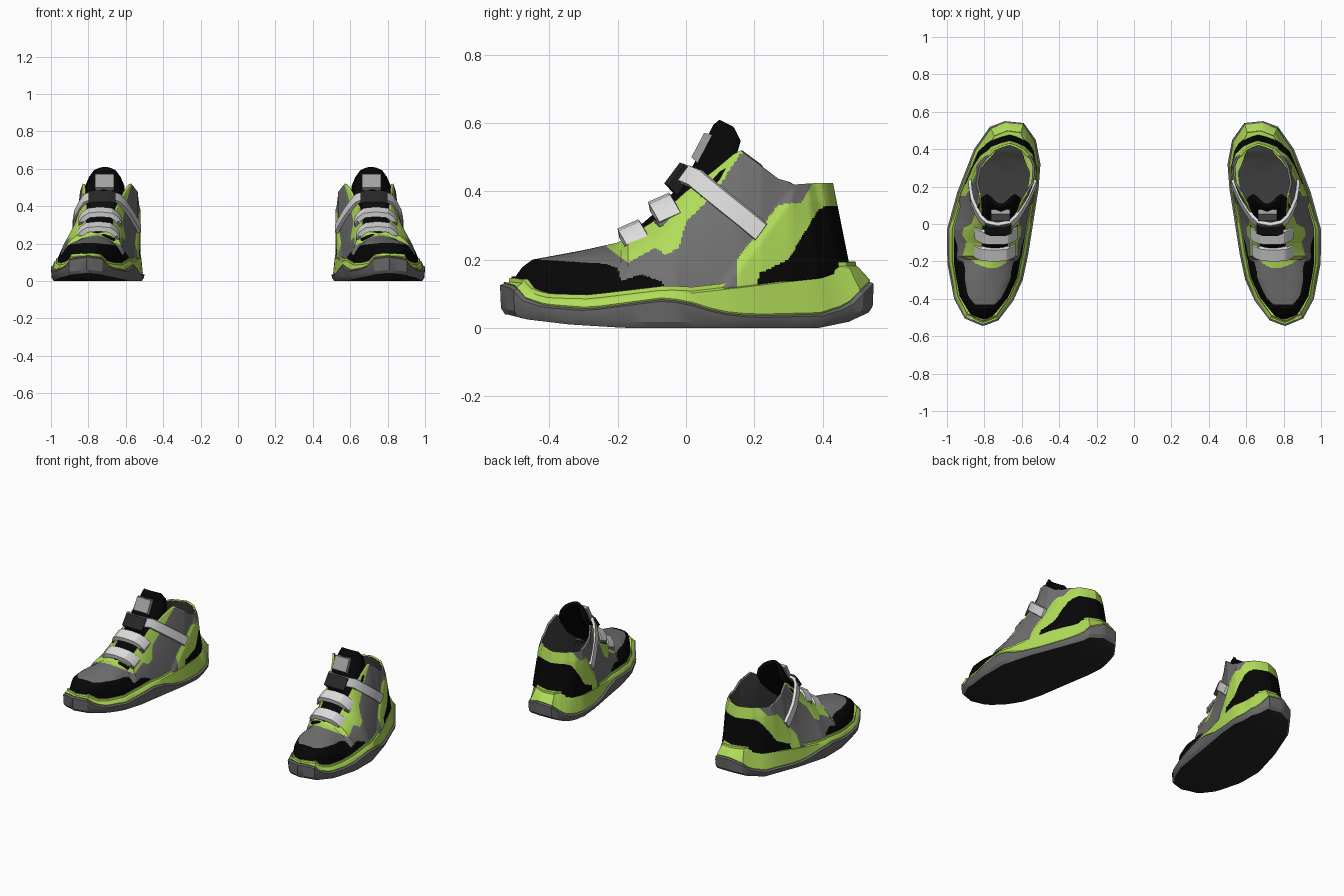
import bpy, bmesh, math
from mathutils import Vector

if "Cube" in bpy.data.objects:
    bpy.data.objects.remove(bpy.data.objects["Cube"])

def material(name, r, g, b):
    m = bpy.data.materials.new(name)
    m.diffuse_color = (r, g, b, 1)
    m.use_nodes = True
    m.node_tree.nodes["Principled BSDF"].inputs["Base Color"].default_value = m.diffuse_color
    return m

GREY = material("mid grey", .165, .165, .165)
GREEN = material("lime green", .44, .72, .10)
BLACK = material("black", .002, .002, .002)
LINING = material("dark lining grey", .055, .055, .055)
OUTSOLE = material("outsole grey", .14, .14, .14)
TREAD = material("tread black", .018, .018, .018)
WHITE = material("light strap grey", .72, .72, .72)
TAG = material("tag grey", .36, .36, .36)
BUCKLE = material("buckle dark grey", .02, .02, .02)

def clamp(v):
    return max(0, min(1, v))

def lerp(table, y, k=1):
    """Column k of a table sorted by its first column, at y."""
    if y <= table[0][0]:
        return table[0][k]
    for a, b in zip(table, table[1:]):
        if y <= b[0]:
            return a[k] + (b[k] - a[k]) * (y - a[0]) / (b[0] - a[0])
    return table[-1][k]

def finish(name, bm, mats, thick=0, angle=30):
    """Turn a bmesh into an object, mirrored to make the pair."""
    bmesh.ops.recalc_face_normals(bm, faces=bm.faces)
    me = bpy.data.meshes.new(name)
    bm.to_mesh(me)
    bm.free()
    ob = bpy.data.objects.new(name, me)
    bpy.context.collection.objects.link(ob)
    for m in mats:
        me.materials.append(m)
    if thick:
        s = ob.modifiers.new("thickness", "SOLIDIFY")
        s.thickness, s.offset = thick, -1
        s.material_offset = len(mats) - 1
    ob.modifiers.new("pair", "MIRROR")
    bpy.ops.object.select_all(action='DESELECT')
    bpy.context.view_layer.objects.active = ob
    ob.select_set(True)
    bpy.ops.object.shade_smooth_by_angle(angle=math.radians(angle))
    return ob

# Sole outline: inner and outer edges from toe to heel (y, x)
INNER = [(-.54, .79), (-.515, .725), (-.41, .645), (-.3, .595), (-.16, .565),
         (.19, .51), (.32, .50), (.45, .525), (.54, .59)]
OUTER = [(-.545, .81), (-.505, .905), (-.40, .962), (-.21, .998), (-.03, 1.0),
         (.17, .945), (.40, .855), (.52, .77), (.55, .69)]
def centre(y):
    return (lerp(INNER, y) + lerp(OUTER, y)) / 2

# Side profiles of the sole layers (y, z)
BOTTOM = [(-.54, .04), (-.48, .025), (-.35, .01), (-.18, 0), (.40, 0), (.49, .018), (.55, .045)]
OUT_TOP = [(-.54, .125), (-.51, .115), (-.48, .08), (-.42, .06), (-.29, .05), (-.06, .08), (.02, .065),
           (.10, .04), (.20, .03), (.40, .035), (.48, .06), (.55, .13)]
MID_TOP = [(-.54, .135), (-.50, .13), (-.475, .1), (-.42, .088), (-.3, .085), (-.06, .112), (.02, .108),
           (.2, .128), (.40, .152), (.48, .18), (.55, .182)]

def sole_loops():
    pts = INNER + OUTER[::-1]
    fine = []
    for i, a in enumerate(pts):
        b = pts[(i + 1) % len(pts)]
        for k in range(4):
            fine.append((a[1] + (b[1] - a[1]) * k / 4, a[0] + (b[0] - a[0]) * k / 4))
    def loop(inset, table, dz, heel=0):
        out = []
        for x, y in fine:
            c = centre(y)
            d = inset + heel * clamp((y - .3) / .15)
            out.append((c + (x - c) * (1 - d / .22), y * (1 - d / .55), max(0, lerp(table, y) + dz)))
        return out
    return loop

def stack(name, loops, mat, cap_bottom, cap_top, cap_mat=None):
    bm = bmesh.new()
    rings = [[bm.verts.new(p) for p in l] for l in loops]
    n = len(rings[0])
    for a, b in zip(rings, rings[1:]):
        for i in range(n):
            bm.faces.new((a[i], a[(i + 1) % n], b[(i + 1) % n], b[i]))
    for on, ring in ((cap_bottom, rings[0]), (cap_top, rings[-1])):
        if on:
            bm.faces.new(ring).material_index = 1 if cap_mat else 0
    bmesh.ops.triangulate(bm, faces=[f for f in bm.faces if len(f.verts) > 4])
    finish(name, bm, [mat] + ([cap_mat] if cap_mat else []))

# Sole parts
L = sole_loops()
stack("outsole", [L(.015, BOTTOM, 0), L(.003, BOTTOM, .018), L(0, OUT_TOP, 0), L(.014, OUT_TOP, .006)],
      OUTSOLE, True, False, TREAD)
stack("midsole", [L(.014, OUT_TOP, .003), L(.01, OUT_TOP, .01), L(.018, MID_TOP, -.006, .025),
                  L(.026, MID_TOP, 0, .025), L(.028, MID_TOP, .012, .025), L(.045, MID_TOP, .012, .025)],
      GREEN, False, True)

# Upper: sections across the foot (y, inner x, outer x) and (y, z) at the top edge
EDGE = [(-.5, .80, .80), (-.24, .755, .755), (-.19, .75, .75), (-.17, .675, .815), (0, .645, .815),
        (.1, .605, .818), (.16, .57, .83), (.22, .535, .845), (.32, .53, .825), (.4, .55, .795), (.45, .59, .755)]
RIM = [(-.5, .15), (-.48, .178), (-.45, .2), (-.3, .228), (-.2, .25), (-.1, .31), (0, .40), (.08, .46),
       (.14, .51), (.16, .52), (.2, .49), (.27, .437), (.33, .42), (.45, .425)]
BULGE = [(-.5, 1), (-.4, .95), (-.25, .7), (-.1, .35), (0, .2), (.1, .05), (.2, -.15), (.3, 0), (.45, .1)]
HEEL = .45

def section(y, side, t):
    chain, k, inset = (INNER, 1, .03) if side < 0 else (OUTER, 2, -.03)
    inset -= side * .022 * clamp((y - .39) / .06)
    xb, xt = lerp(chain, y * 1.04) + inset, lerp(EDGE, y, k)
    zb, zt = lerp(MID_TOP, y) - .005, lerp(RIM, y)
    b, a = lerp(BULGE, y), t * math.pi / 2
    p = 1 - .45 * clamp((-.15 - y) / .15)          # squarer arch at the toe
    x = xb + (xt - xb) * (t * (1 - b) + (1 - max(0, math.cos(a)) ** p) * b)
    z = zb + (zt - zb) * (t * (1 - b) + math.sin(a) ** p * b)
    plate = clamp(((y - .15) * .8 - (z - .2) * .6) / .025) * clamp((.43 - z) / .06)
    x += side * .01 * plate                       # heel plate stands proud
    lean = .2 * clamp((y - .3) / .13)
    return Vector((x, y - lean * (z - zb), z))

def on_wall(y, z, side):
    """Point of the upper's wall at a given depth and height."""
    return min((section(y, side, i / 60) for i in range(61)), key=lambda p: abs(p.z - z))

def inside(poly, y, z):
    hit = False
    for (y1, z1), (y2, z2) in zip(poly, poly[1:] + poly[:1]):
        if (z1 > z) != (z2 > z) and y < y1 + (z - z1) * (y2 - y1) / (z2 - z1):
            hit = not hit
    return hit

TOE_CAP = [(-.6, 0), (-.6, .3), (-.44, .3), (-.43, .2), (-.24, .188), (-.20, .175), (-.19, .138),
           (-.13, .157), (-.07, .135), (-.05, .1), (-.05, 0)]
EYESTAY = [(-.245, .3), (-.235, .24), (-.17, .19), (-.09, .235), (-.06, .215), (-.02, .235), (0, .31),
           (.08, .39), (.12, .45), (.17, .525), (.1, .6), (-.1, .5)]
HEEL_PLATE = [(.15, .05), (.15, .2), (.27, .36), (.34, .37), (.38, .44), (.6, .5), (.6, .05)]
HEEL_BLACK = [(.2, .05), (.215, .16), (.3, .2), (.39, .35), (.42, .357), (.6, .355), (.6, .05)]

def make_upper():
    bm = bmesh.new()
    ny, nt = 190, 50
    ys = [-.5 + (HEEL + .5) * i / ny for i in range(ny + 1)]
    grid = {s: [[bm.verts.new(section(y, s, j / nt)) for j in range(nt + 1)] for y in ys] for s in (-1, 1)}
    def fill(rows):
        for a, b in zip(rows, rows[1:]):
            for j in range(nt):
                bm.faces.new((a[j], a[j + 1], b[j + 1], b[j]))
    fill(grid[-1])
    fill(grid[1])
    # closing walls at toe and heel
    for i, bow in ((0, -.012), (-1, .033)):
        l, r = grid[-1][i], grid[1][i]
        mids = [[bm.verts.new(p.co.lerp(q.co, u) + Vector((0, bow * k, 0))) for p, q in zip(l, r)]
                for u, k in ((.25, .65), (.45, 1), (.7, .65))]
        fill([l] + mids + [r])
    bmesh.ops.remove_doubles(bm, verts=bm.verts, dist=.0004)
    for f in bm.faces:
        c = f.calc_center_median()
        for poly, index in ((TOE_CAP, 2), (EYESTAY, 1), (HEEL_BLACK, 2), (HEEL_PLATE, 1)):
            if inside(poly, c.y, c.z):
                f.material_index = index
                break
    finish("upper", bm, [GREY, GREEN, BLACK, LINING], .012)
make_upper()

# Insole
stack("insole", [L(.06, MID_TOP, .0, .04), L(.06, MID_TOP, .018, .04)], LINING, False, True)

# Tongue rows: centre x, y, z, half width, backward bend, drop at the sides
bm = bmesh.new()
rows = []
for cx, y, z, hw, back, drop in ((.747, -.2, .243, .09, .01, .025), (.745, -.1, .33, .10, .02, .045),
                                 (.735, -.03, .405, .108, .05, .045), (.72, .02, .475, .116, .075, .04),
                                 (.712, .055, .545, .106, .085, .04), (.712, .08, .595, .085, .075, .04),
                                 (.712, .098, .61, .06, .04, .02)):
    rows.append([bm.verts.new((cx + u * hw, y + back * u * u, z - drop * u * u))
                 for u in (-1, -.75, -.4, 0, .4, .75, 1)])
for a, b in zip(rows, rows[1:]):
    for j in range(6):
        bm.faces.new((a[j], a[j + 1], b[j + 1], b[j]))
finish("tongue", bm, [BLACK], .015, 45)

def ribbon(name, path, half, thick, mat):
    """Flat band along a path; half is half of its width as a vector."""
    bm = bmesh.new()
    path, w = [Vector(p) for p in path], Vector(half)
    rings = []
    for i, p in enumerate(path):
        tan = path[min(i + 1, len(path) - 1)] - path[max(i - 1, 0)]
        n = tan.cross(w).normalized()
        if n.dot(p - Vector((.73, .2, .2))) < 0:
            n = -n
        n *= thick / 2
        rings.append([bm.verts.new(q) for q in (p - w - n, p + w - n, p + w * .85 + n, p - w * .85 + n)])
    for a, b in zip(rings, rings[1:]):
        for j in range(4):
            bm.faces.new((a[j], a[(j + 1) % 4], b[(j + 1) % 4], b[j]))
    bm.faces.new(rings[0])
    bm.faces.new(rings[-1])
    finish(name, bm, [mat])

# Two lower straps with their end loops
for i, (cx, dy, dz) in enumerate(((.747, 0, 0), (.737, .09, .078))):
    arch = [(u, -.165 + b + dy, .293 - d + dz) for u, b, d in
            ((-.104, .03, .052), (-.088, .015, .025), (-.06, .003, .006), (0, 0, 0),
             (.06, .003, .006), (.088, .015, .025), (.104, .03, .052))]
    ribbon(f"lower_strap_{i + 1}", [(cx + u, y, z) for u, y, z in arch], (0, .036, .016), .026, WHITE)
    for s, end in ((-1, "inner"), (1, "outer")):
        ribbon(f"{end}_loop_{i + 1}", [(cx + s * .094, -.142 + dy, .256 + dz), (cx + s * .112, -.13 + dy, .232 + dz)],
               (0, .042, .02), .012, OUTSOLE)

# Ankle strap wrapping both walls and crossing the tongue
walls = {s: [on_wall(y, z, s) + Vector((s * .006, 0, 0)) for y, z in
             ((.22, .28), (.17, .32), (.12, .362), (.068, .405))] for s in (-1, 1)}
over = [(.635, .025, .44), (.668, -.006, .452), (.73, -.018, .456), (.785, -.006, .452), (.818, .025, .44)]
ribbon("ankle_strap", walls[-1] + over + walls[1][::-1], (0, .018, .025), .016, WHITE)

# Buckle and tongue tag
ribbon("buckle", [(.662, -.014, .437), (.69, -.025, .442), (.765, -.025, .442), (.79, -.014, .437)],
       (0, .027, .036), .04, BUCKLE)
ribbon("tongue_tag", [(.664, .045, .53), (.764, .045, .53)], (0, .022, .042), .024, TAG)
